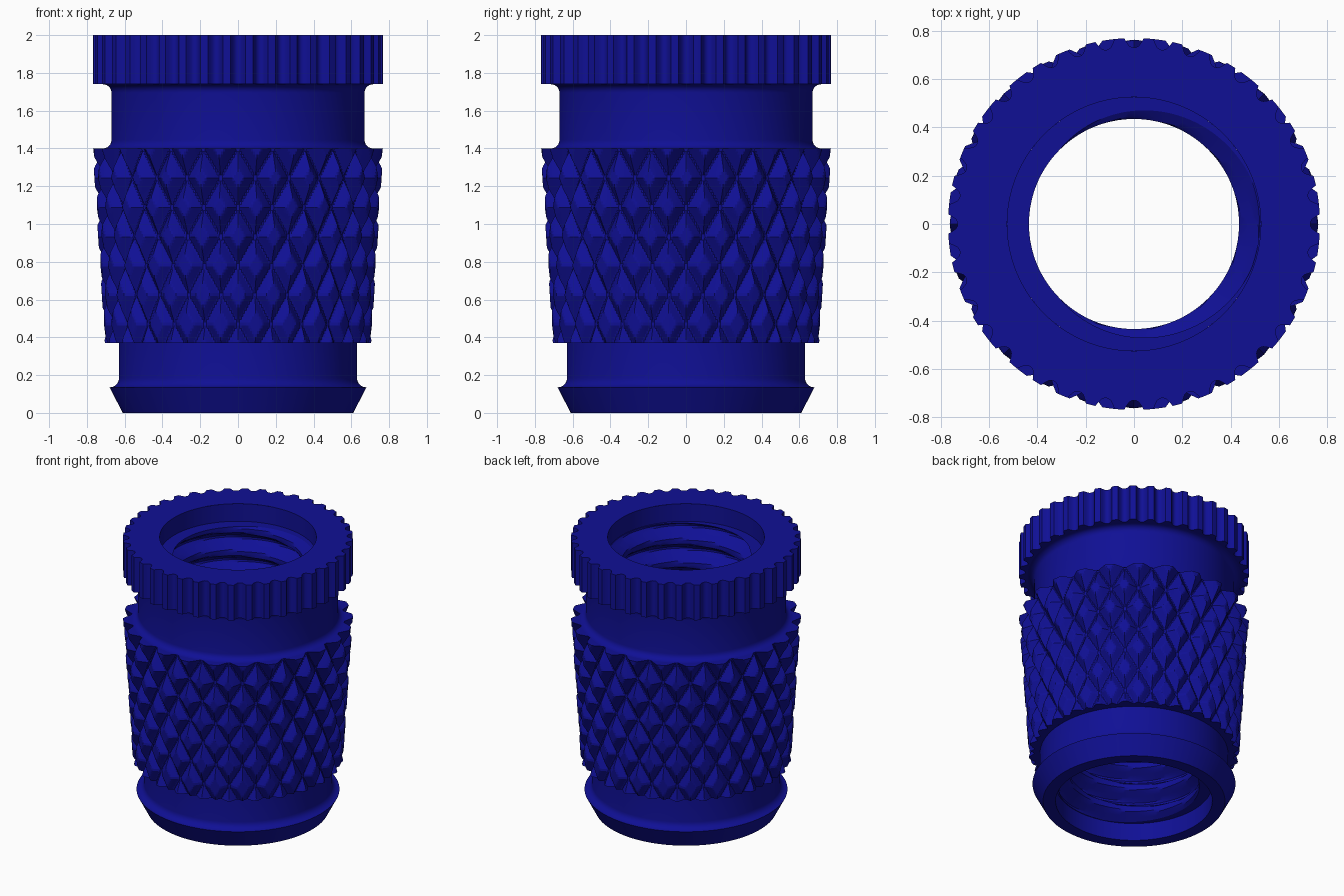
import bpy, bmesh
from math import pi, sin, cos, sqrt, radians

if "Cube" in bpy.data.objects:
    bpy.data.objects.remove(bpy.data.objects["Cube"])

TAU = 2 * pi
blue = bpy.data.materials.new("blue")
blue.diffuse_color = (0.005, 0.005, 0.3, 1)
blue.use_nodes = True
blue.node_tree.nodes["Principled BSDF"].inputs["Base Color"].default_value = blue.diffuse_color


def lathe(name, rings, n, angle):
    """Skin a stack of rings; each ring is (radius or radius function, z)."""
    bm = bmesh.new()
    rows = []
    for r, z in rings:
        row = []
        for i in range(n):
            a = TAU * i / n
            rad = r(a) if callable(r) else r
            row.append(bm.verts.new((rad * cos(a), rad * sin(a), z)))
        rows.append(row)
    for lo, hi in zip(rows, rows[1:]):
        for i in range(n):
            j = (i + 1) % n
            bm.faces.new((lo[i], lo[j], hi[j], hi[i]))
    me = bpy.data.meshes.new(name)
    bm.to_mesh(me)
    bm.free()
    ob = bpy.data.objects.new(name, me)
    bpy.context.collection.objects.link(ob)
    me.materials.append(blue)
    bpy.ops.object.select_all(action='DESELECT')
    ob.select_set(True)
    bpy.context.view_layer.objects.active = ob
    bpy.ops.object.shade_smooth_by_angle(angle=radians(angle))
    return ob


def fillet(cx, cz, rad, a0, a1, steps=6):
    """Rounded inside corner as profile points."""
    out = []
    for k in range(steps + 1):
        a = radians(a0 + (a1 - a0) * k / steps)
        out.append((cx + rad * cos(a), cz + rad * sin(a)))
    return out


# Diamond knurl: two crossing families of V grooves on a tapered sleeve
Z0, Z1, STARTS, PERIOD = 0.37, 1.40, 24, 0.31
ROWS = 66


def knurl(z):
    t = (z - Z0) / (Z1 - Z0)
    base = 0.705 + 0.065 * t
    depth = 0.04 + 0.025 * t
    half = 0.25 + 0.10 * t          # groove half width as part of one pitch

    def radius(a):
        cut = 0
        for s in (1, -1):
            u = a * STARTS / TAU + s * (z - Z1) / PERIOD
            d = abs(u - round(u))
            cut = max(cut, depth * (1 - d / half))
        return base - cut
    return radius


# Straight knurl on the head: round-bottomed vertical notches
def serrated(a):
    u = a * 40 / TAU
    d = abs(u - round(u)) * TAU / 40 * 0.77 / 0.034
    return 0.77 - (0.04 * sqrt(1 - d * d) if d < 1 else 0)


# Pilot foot with chamfer, lip and lower neck
foot = [(0.525, 0), (0.61, 0), (0.68, 0.135)]
foot += fillet(0.68, 0.185, 0.05, 270, 180)
foot += [(0.63, Z0)]
lathe("pilot_foot", foot, 160, 30)

# Knurled sleeve with its two end faces
top = knurl(Z1)
sleeve = [(0.63, Z0)]
for k in range(ROWS + 1):
    z = Z0 + (Z1 - Z0) * k / ROWS
    sleeve.append((knurl(z), z))
sleeve.append((lambda a: min(0.715, top(a)), Z1))
sleeve.append((0.67, Z1))
lathe("knurled_sleeve", sleeve, 480, 8)

# Upper neck, filleted at both ends
neck = fillet(0.715, Z1 + 0.045, 0.045, 270, 180)
neck += fillet(0.715, 1.74 - 0.045, 0.045, 180, 90)
lathe("upper_neck", neck, 160, 50)

# Serrated head
lathe("serrated_head",
      [(0.70, 1.74), (serrated, 1.74), (serrated, 2.0), (0.525, 2.0)], 480, 30)

# Threaded bore with a plain counterbore at each end
PITCH, T0, T1 = 0.17, 0.13, 1.87


def thread(z):
    def radius(a):
        u = z / PITCH - a / TAU
        d = abs(u - round(u)) * 2   # 0 at root, 1 at crest
        t = min(1, max(0, (d - 0.12) / 0.63))
        return 0.52 - 0.085 * t
    return radius


bore = [(0.525, 2.0), (0.525, T1)]
n = 124
for k in range(n + 1):
    z = T1 + (T0 - T1) * k / n
    bore.append((thread(z), z))
bore += [(0.525, T0), (0.525, 0)]
lathe("threaded_bore", bore, 128, 25)
